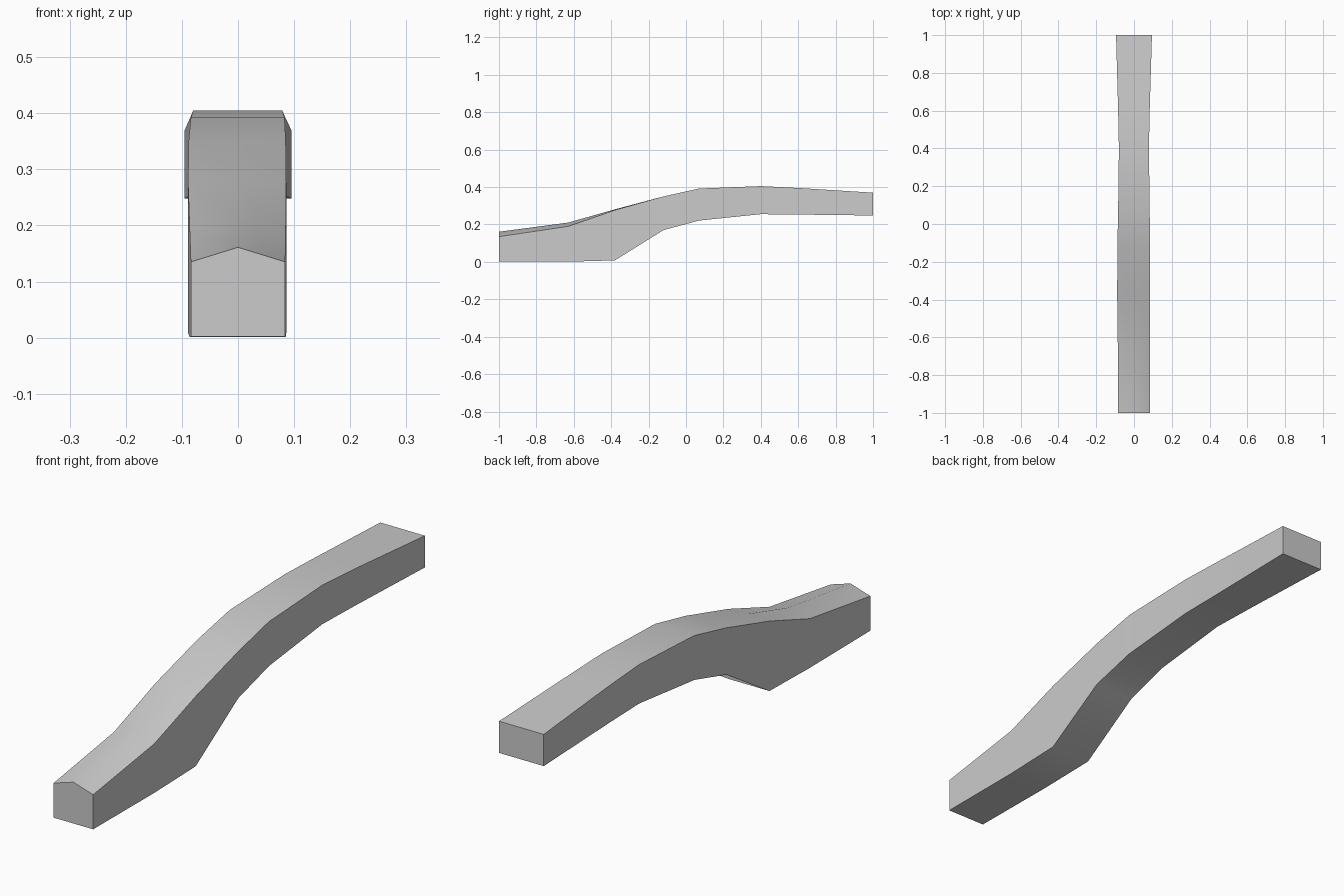
import bpy
import bmesh

cube = bpy.data.objects.get("Cube")
if cube:
    bpy.data.objects.remove(cube, do_unlink=True)

grey = bpy.data.materials.new("plain grey")
grey.use_nodes = True
colour = (0.6, 0.6, 0.6, 1)
grey.diffuse_color = colour
grey.node_tree.nodes["Principled BSDF"].inputs["Base Color"].default_value = colour

# Sections along the beam: y, left x, right x, bottom z, top edge z, ridge z
sections = [
    (-1.0, 0.084, -0.084, 0.002, 0.135, 0.161),
    (-0.63, 0.085, -0.086, 0.001, 0.19, 0.21),
    (-0.38, 0.086, -0.089, 0.008, 0.277, 0.281),
    (-0.12, 0.085, -0.088, 0.17, 0.35, 0.35),
    (0.07, 0.083, -0.084, 0.221, 0.392, 0.392),
    (0.4, 0.079, -0.080, 0.255, 0.405, 0.405),
    (0.6, 0.083, -0.084, 0.253, 0.395, 0.395),
    (1.0, 0.095, -0.095, 0.248, 0.37, 0.37),
]

# Loft the curved beam: ridged top at the front, flat top at the back
bm = bmesh.new()
rings = []
for y, left, right, bottom, edge, ridge in sections:
    outline = [(left, bottom), (left, edge), (0, ridge), (right, edge), (right, bottom)]
    rings.append([bm.verts.new((x, y, z)) for x, z in outline])
for a, b in zip(rings, rings[1:]):
    for i in range(len(a)):
        j = (i + 1) % len(a)
        bm.faces.new((a[i], a[j], b[j], b[i]))
bm.faces.new(rings[0])
bm.faces.new(rings[-1])
bmesh.ops.recalc_face_normals(bm, faces=bm.faces[:])

mesh = bpy.data.meshes.new("curved_beam")
bm.to_mesh(mesh)
bm.free()
mesh.materials.append(grey)
beam = bpy.data.objects.new("curved_beam", mesh)
bpy.context.collection.objects.link(beam)

# Smooth along the curve, crisp along the long edges
bpy.ops.object.select_all(action="DESELECT")
beam.select_set(True)
bpy.context.view_layer.objects.active = beam
bpy.ops.object.shade_smooth_by_angle(angle=0.7)
